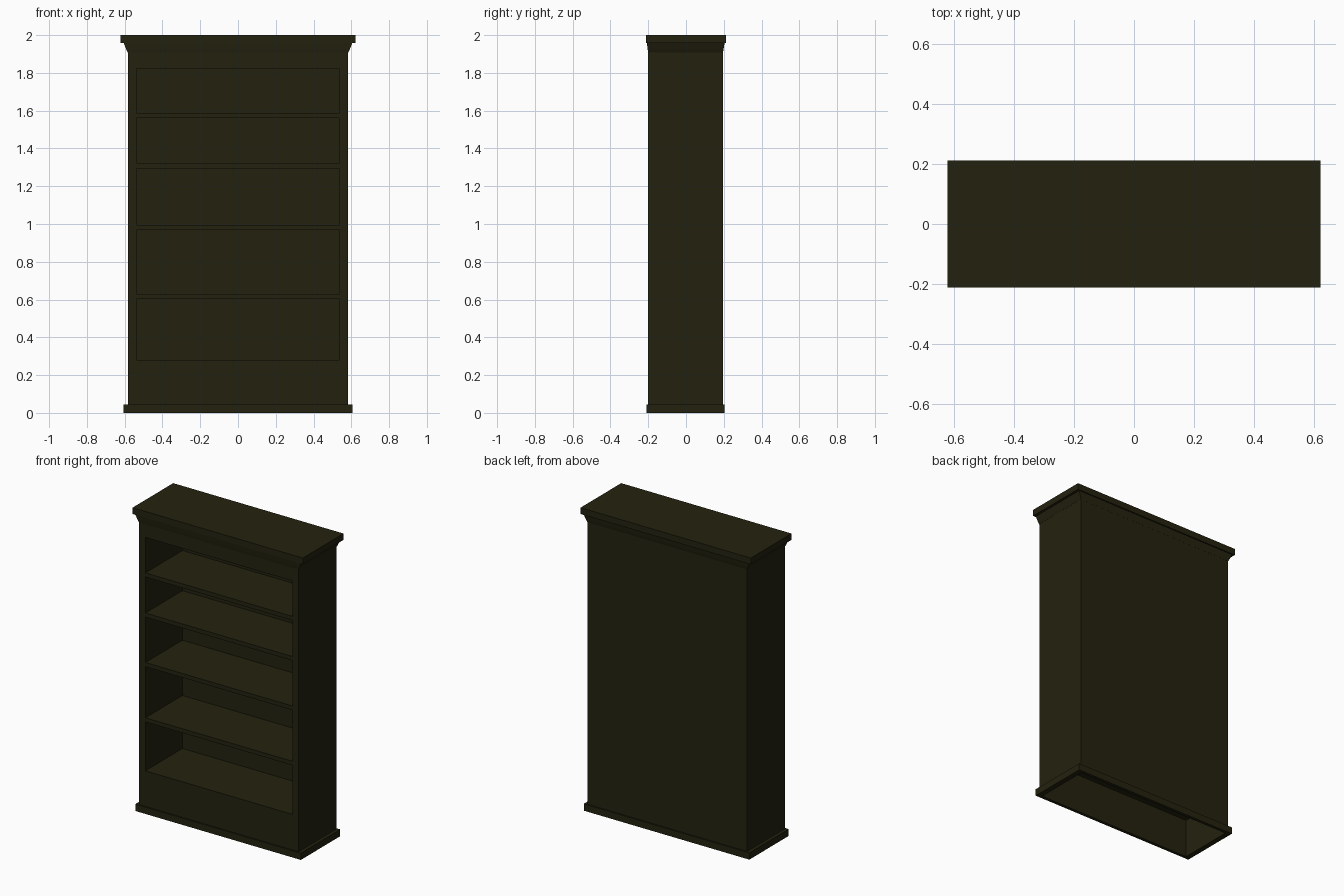
import bpy, bmesh

if "Cube" in bpy.data.objects:
    bpy.data.objects.remove(bpy.data.objects["Cube"])

wood = bpy.data.materials.new("dark olive wood")
wood.diffuse_color = (0.0175, 0.0158, 0.0048, 1)
wood.use_nodes = True
wood.node_tree.nodes["Principled BSDF"].inputs["Base Color"].default_value = wood.diffuse_color


def finish(bm, name):
    bmesh.ops.recalc_face_normals(bm, faces=bm.faces[:])
    me = bpy.data.meshes.new(name)
    bm.to_mesh(me)
    bm.free()
    me.materials.append(wood)
    ob = bpy.data.objects.new(name, me)
    bpy.context.collection.objects.link(ob)
    return ob


def box_bm(lo, hi):
    bm = bmesh.new()
    bmesh.ops.create_cube(bm, size=1)
    for v in bm.verts:
        v.co = [lo[i] if v.co[i] < 0 else hi[i] for i in range(3)]
    return bm


def pocket(bm, axis, lo, hi, floor):
    """Sink a rectangular recess into the lowest face along an axis."""
    f = min(bm.faces, key=lambda g: g.calc_center_median()[axis])
    for depth in (None, floor):
        bmesh.ops.inset_individual(bm, faces=[f], thickness=0.005)
        mid = f.calc_center_median()
        for v in f.verts:
            for i in range(3):
                if i != axis:
                    v.co[i] = lo[i] if v.co[i] < mid[i] else hi[i]
                elif depth is not None:
                    v.co[i] = depth


def loft(name, rings, closed):
    """Rectangular rings (half width, y front, y back, z) joined in order."""
    bm = bmesh.new()
    loops = [[bm.verts.new(p) for p in
              ((-hx, y0, z), (hx, y0, z), (hx, y1, z), (-hx, y1, z))]
             for hx, y0, y1, z in rings]
    pairs = list(zip(loops, loops[1:]))
    if closed:
        pairs.append((loops[-1], loops[0]))
    else:
        bm.faces.new(loops[0][::-1])
        bm.faces.new(loops[-1])
    for a, b in pairs:
        for i in range(4):
            j = (i + 1) % 4
            bm.faces.new((a[i], a[j], b[j], b[i]))
    return finish(bm, name)


# carcass: one box with the open front and the hollow underside
bm = box_bm((-0.583, -0.2, 0), (0.583, 0.195, 1.92))
pocket(bm, 1, (-0.537, 0, 0.28), (0.537, 0, 1.822), 0.187)
pocket(bm, 2, (-0.57, -0.187, 0), (0.57, 0.183, 0), 0.253)
finish(bm, "carcass")

# shelves
for n, top in enumerate((0.63, 0.995, 1.322, 1.587), 1):
    finish(box_bm((-0.537, -0.199, top - 0.027), (0.537, 0.187, top)), f"shelf_{n}")

# sloped cornice with top slab
loft("cornice", [(0.5835, -0.2005, 0.1955, 1.908), (0.592, -0.203, 0.199, 1.925),
                 (0.605, -0.207, 0.204, 1.958), (0.622, -0.212, 0.212, 1.958),
                 (0.622, -0.212, 0.212, 2.0)], False)

# base moulding running round the foot
loft("base_moulding", [(0.605, -0.208, 0.203, 0), (0.605, -0.208, 0.203, 0.045),
                       (0.583, -0.2, 0.195, 0.045), (0.583, -0.2, 0.195, 0)], True)
